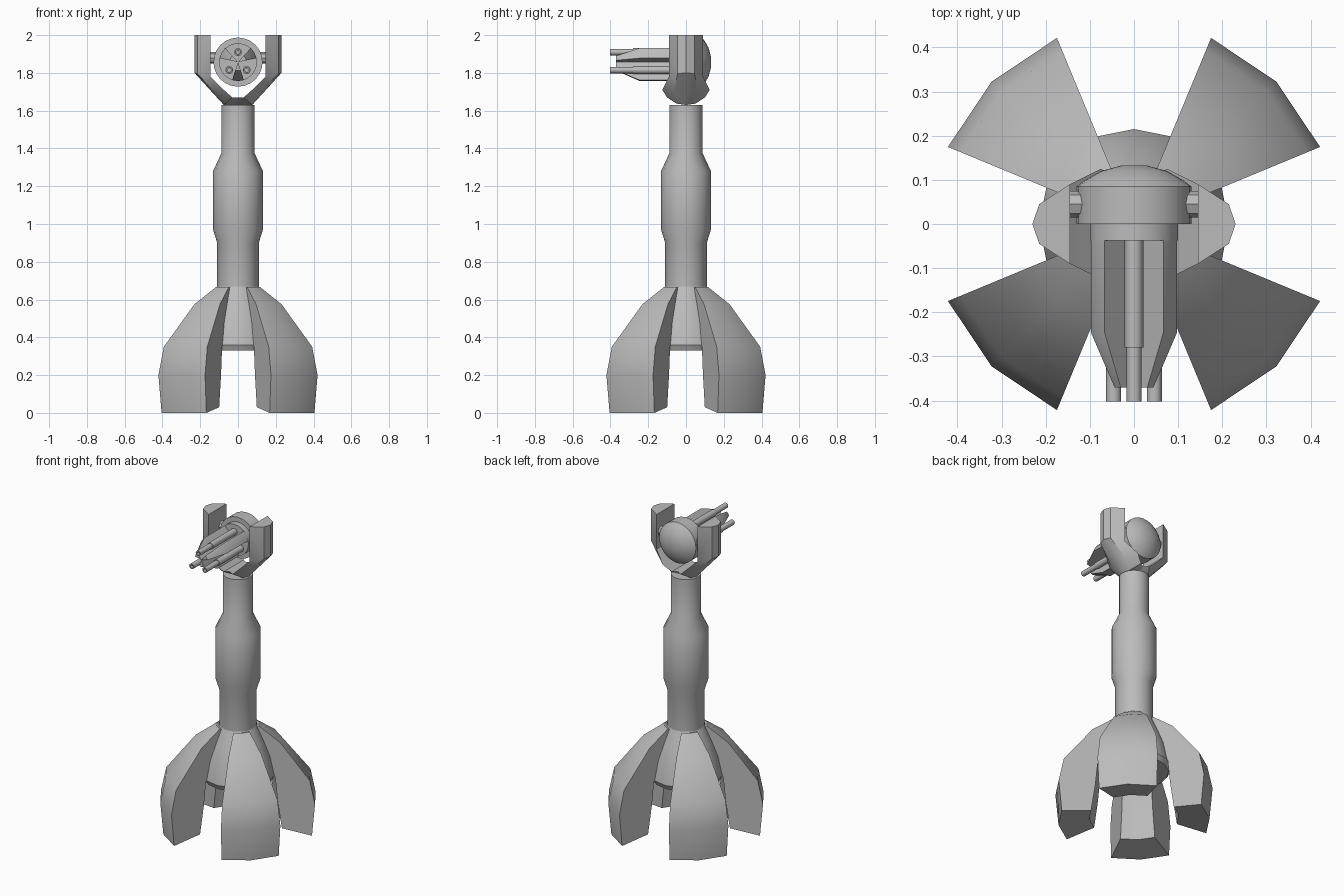
import bpy, bmesh, math
from math import sin, cos, radians
from mathutils import Vector, Matrix

cube = bpy.data.objects.get("Cube")
if cube:
    bpy.data.objects.remove(cube, do_unlink=True)

grey = bpy.data.materials.new("plain_grey")
grey.use_nodes = True
GREY = (0.5, 0.5, 0.5, 1)
grey.diffuse_color = GREY
grey.node_tree.nodes["Principled BSDF"].inputs["Base Color"].default_value = GREY

GUN_Z = 1.857
GUN = Matrix.Translation((0, 0, GUN_Z)) @ Matrix.Rotation(radians(90), 4, 'X')


def loft(name, rings, place=Matrix()):
    """Bridge rings of points into a closed, smooth-by-angle solid."""
    bm = bmesh.new()
    loops = [[bm.verts.new(place @ Vector(p)) for p in ring] for ring in rings]
    n = len(loops[0])
    for a, b in zip(loops, loops[1:]):
        for i in range(n):
            j = (i + 1) % n
            bm.faces.new((a[i], a[j], b[j], b[i]))
    bm.faces.new(loops[0])
    bm.faces.new(loops[-1])
    bmesh.ops.recalc_face_normals(bm, faces=bm.faces)
    mesh = bpy.data.meshes.new(name)
    bm.to_mesh(mesh)
    bm.free()
    mesh.materials.append(grey)
    obj = bpy.data.objects.new(name, mesh)
    bpy.context.collection.objects.link(obj)
    bpy.ops.object.select_all(action='DESELECT')
    obj.select_set(True)
    bpy.context.view_layer.objects.active = obj
    bpy.ops.object.shade_smooth_by_angle(angle=radians(32))
    return obj


def lathe(name, profile, sides=16, place=Matrix()):
    """Revolve (radius, height) pairs around local z."""
    turn = 2 * math.pi / sides
    return loft(name, [[(r * cos(i * turn), r * sin(i * turn), h) for i in range(sides)]
                       for r, h in profile], place)


# Central column and its flared skirt
lathe("column", [(0.11, 0.6), (0.11, 0.9), (0.132, 0.97), (0.132, 1.28),
                 (0.088, 1.375), (0.088, 1.63)])
lathe("skirt", [(0.2, 0.33), (0.215, 0.36), (0.19, 0.48), (0.15, 0.58), (0.11, 0.67)])

# Four wedge legs, each with an (inner radius, inner z, outer radius, outer z) section
LEG = [(0.26, 0.03, 0.438, 0), (0.235, 0.2, 0.456, 0.2), (0.22, 0.35, 0.425, 0.35),
       (0.12, 0.6, 0.25, 0.575), (0.1, 0.66, 0.125, 0.667)]
for k, label in enumerate(("back_left", "back_right", "front_right", "front_left")):
    angles = [radians(45 + 90 * k + d) for d in (-22.5, 0, 22.5)]
    loft("leg_" + label,
         [[(ro * cos(a), ro * sin(a), zo) for a in angles] +
          [(ri * cos(a), ri * sin(a), zi) for a in reversed(angles)]
          for ri, zi, ro, zo in LEG])

# Fork arms: inner x, z, outer x, z, half depth
ARM = [(0.145, 2, 0.23, 2, 0.09), (0.145, 1.78, 0.23, 1.8, 0.09),
       (0.075, 1.71, 0.13, 1.69, 0.125), (0.03, 1.67, 0.075, 1.63, 0.1),
       (0, 1.67, 0, 1.63, 0.08)]
for side, label in ((1, "left"), (-1, "right")):
    rings = []
    for xi, zi, xo, zo, d in ARM:
        xm, zm = xi + 0.82 * (xo - xi), zi + 0.82 * (zo - zi)
        rings.append([(side * xi, -d, zi), (side * xm, -d / 2, zm), (side * xo, 0, zo),
                      (side * xm, d / 2, zm), (side * xi, d, zi)])
    loft("fork_arm_" + label, rings)
    # Pivot pin between the arm and the gun housing
    lathe("pivot_pin_" + label, [(0.03, 0.1), (0.03, 0.155)], 8,
          Matrix.Translation((0, 0.045, 1.88)) @ Matrix.Rotation(radians(90 * side), 4, 'Y'))

# Gun housing with rounded back and a front collar
lathe("gun_housing", [(0.03, -0.132), (0.075, -0.12), (0.11, -0.1), (0.13, -0.085),
                      (0.13, 0), (0.1, 0), (0.1, 0.037)], 24, GUN)

# Three tapered fins between the barrels
for a in (30, 150, 270):
    rings = []
    for r, h in ((0.1, 0.03), (0.1, 0.245), (0.045, 0.37)):
        rings.append([(0, 0, h)] + [(r * cos(radians(a + d)), r * sin(radians(a + d)), h)
                                    for d in (-18, 0, 18)])
    loft("gun_fin", rings, GUN)

# Three stepped barrels with bored muzzles
for x, z in ((0, 1.91), (0.046, 1.815), (-0.046, 1.815)):
    lathe("barrel", [(0.021, 0.02), (0.021, 0.28), (0.017, 0.28), (0.017, 0.402),
                     (0.01, 0.402), (0.01, 0.35)], 12,
          Matrix.Translation((x, 0, z - GUN_Z)) @ GUN)
